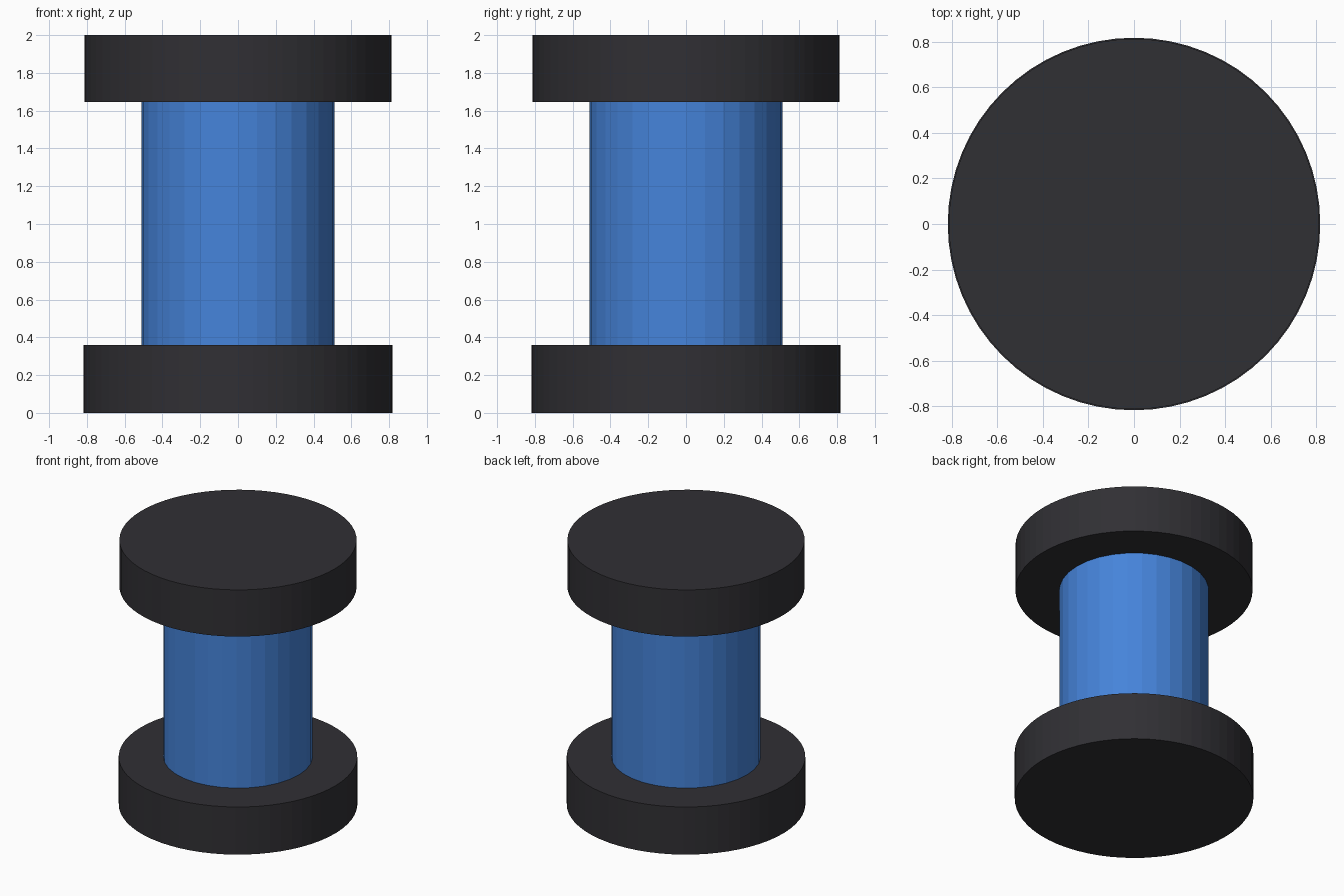
import bpy

if "Cube" in bpy.data.objects:
    bpy.data.objects.remove(bpy.data.objects["Cube"])


def make_material(name, color):
    mat = bpy.data.materials.new(name)
    mat.diffuse_color = (*color, 1.0)
    mat.use_nodes = True
    mat.node_tree.nodes["Principled BSDF"].inputs["Base Color"].default_value = mat.diffuse_color
    return mat


def cylinder(name, radius, z0, z1, sides, mat):
    bpy.ops.mesh.primitive_cylinder_add(
        vertices=sides, radius=radius, depth=z1 - z0,
        location=(0, 0, (z0 + z1) / 2))
    obj = bpy.context.object
    obj.name = name
    obj.data.materials.append(mat)
    return obj


black = make_material("dark_grey", (0.03, 0.029, 0.034))
blue = make_material("blue", (0.06, 0.23, 0.70))

# End discs
cylinder("bottom_disc", 0.818, 0.0, 0.36, 64, black)
cylinder("top_disc", 0.813, 1.647, 2.0, 64, black)

# Faceted central column
cylinder("column", 0.512, 0.36, 1.647, 32, blue)
